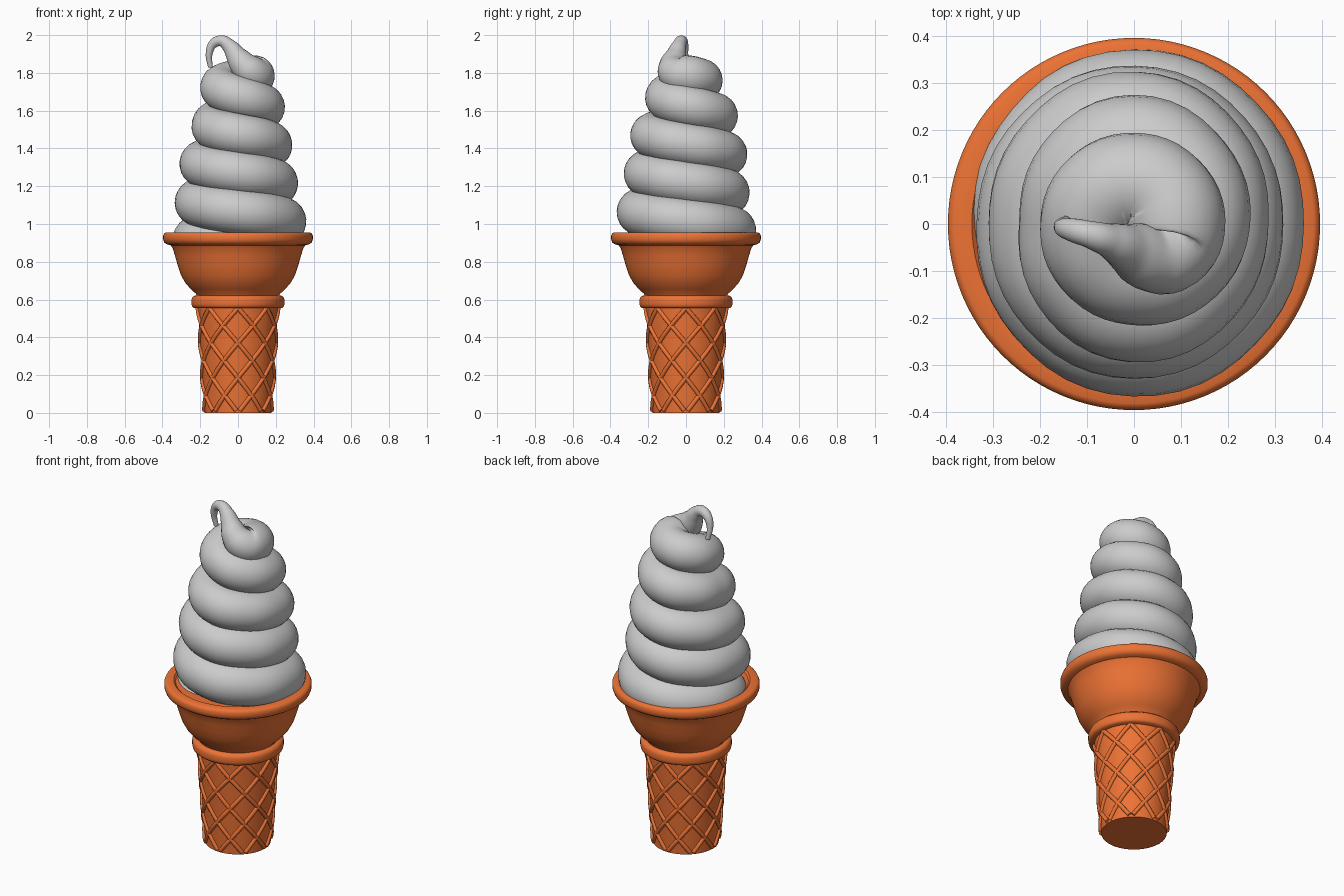
import bpy, bmesh
from math import sin, cos, pi, radians

if "Cube" in bpy.data.objects:
    bpy.data.objects.remove(bpy.data.objects["Cube"])

orange = bpy.data.materials.new("wafer_orange")
orange.diffuse_color = (0.85, 0.17, 0.035, 1)
orange.use_nodes = True
orange.node_tree.nodes["Principled BSDF"].inputs["Base Color"].default_value = orange.diffuse_color


def lathe(name, profile, steps=96):
    """Revolve an (r, z) profile round the z axis."""
    bm = bmesh.new()
    verts = [bm.verts.new((r, 0, z)) for r, z in profile]
    edges = [bm.edges.new(p) for p in zip(verts, verts[1:])]
    bmesh.ops.spin(bm, geom=verts + edges, cent=(0, 0, 0), axis=(0, 0, 1),
                   angle=2 * pi, steps=steps, use_duplicate=False)
    bmesh.ops.remove_doubles(bm, verts=bm.verts, dist=1e-5)
    bmesh.ops.recalc_face_normals(bm, faces=bm.faces)
    me = bpy.data.meshes.new(name)
    bm.to_mesh(me)
    bm.free()
    me.shade_smooth()
    me.set_sharp_from_angle(angle=radians(40))
    me.materials.append(orange)
    ob = bpy.data.objects.new(name, me)
    bpy.context.collection.objects.link(ob)
    return ob


def tubes(name, paths, res, bevel_res, mat=None):
    """Round tubes along smooth paths of (x, y, z, radius) points."""
    cu = bpy.data.curves.new(name, 'CURVE')
    cu.dimensions = '3D'
    cu.bevel_depth = 1.0
    cu.bevel_resolution = bevel_res
    cu.resolution_u = res
    cu.use_fill_caps = True
    for path in paths:
        sp = cu.splines.new('BEZIER')
        sp.radius_interpolation = 'CARDINAL'
        sp.bezier_points.add(len(path) - 1)
        for bp, (x, y, z, r) in zip(sp.bezier_points, path):
            bp.co = (x, y, z)
            bp.radius = r
            bp.handle_left_type = bp.handle_right_type = 'AUTO'
        sp.use_smooth = True
    if mat:
        cu.materials.append(mat)
    ob = bpy.data.objects.new(name, cu)
    bpy.context.collection.objects.link(ob)
    return ob


# Tapered lower cone
R0, R1, H = 0.176, 0.213, 0.57
lathe("cone_stem", [(0, 0), (R0, 0), (R1, H), (0, H)])

# Collar ring between stem and bowl
lathe("cone_collar", [(0.20, 0.555), (0.235, 0.556), (0.243, 0.563), (0.246, 0.575),
                      (0.246, 0.60), (0.242, 0.612), (0.232, 0.62), (0.20, 0.622)])

# Flared bowl with rolled rim and closed top
lathe("cone_bowl", [(0, 0.61), (0.212, 0.61), (0.222, 0.63), (0.25, 0.655), (0.28, 0.69),
                    (0.302, 0.73), (0.319, 0.78), (0.333, 0.83), (0.345, 0.87),
                    (0.356, 0.887), (0.375, 0.892), (0.39, 0.902), (0.396, 0.918),
                    (0.396, 0.938), (0.391, 0.95), (0.382, 0.955), (0.345, 0.955),
                    (0.335, 0.945), (0, 0.945)])

# Crossing waffle ribs, eight each way
ribs = []
N, CELL = 8, 0.185
for s in (1, -1):
    for k in range(N):
        path = []
        for i in range(17):
            z = 0.012 + (0.565 - 0.012) * i / 16
            a = 2 * pi / N * (k + s * z / CELL)
            r = R0 + (R1 - R0) * z / H + 0.001
            path.append((r * cos(a), r * sin(a), z, 0.012))
        ribs.append(path)
tubes("waffle_ribs", ribs, 3, 2, orange)

# Soft-serve swirl: outer radius per quarter turn, starting at the front, rising clockwise
outer = [0.30, 0.345, 0.372, 0.362, 0.367, 0.335, 0.337, 0.318, 0.33, 0.31, 0.325, 0.287,
         0.295, 0.245, 0.275, 0.247, 0.215, 0.20, 0.194, 0.195]
swirl = []
for i in range(2 * len(outer) - 1):
    q = i / 2
    j = int(q)
    o = outer[j] if i % 2 == 0 else (outer[j] + outer[j + 1]) / 2
    a = -pi / 2 - q * pi / 2
    z = min(0.862 + 0.0508 * q, 1.735 + 0.0508 * (q - 17) * 0.5)
    t = 0.122 - 0.014 * q / 19
    swirl.append(((o - t) * cos(a), (o - t) * sin(a), z, t))

# Curled tip continuing from the swirl
swirl += [(0.078, -0.05, 1.795, 0.095), (0.035, -0.068, 1.835, 0.077),
          (-0.005, -0.055, 1.885, 0.058), (-0.045, -0.038, 1.94, 0.040),
          (-0.088, -0.024, 1.969, 0.030), (-0.130, -0.013, 1.955, 0.025),
          (-0.153, -0.006, 1.90, 0.018), (-0.146, 0.004, 1.83, 0.013)]
tubes("soft_serve_swirl", [swirl], 6, 10)
